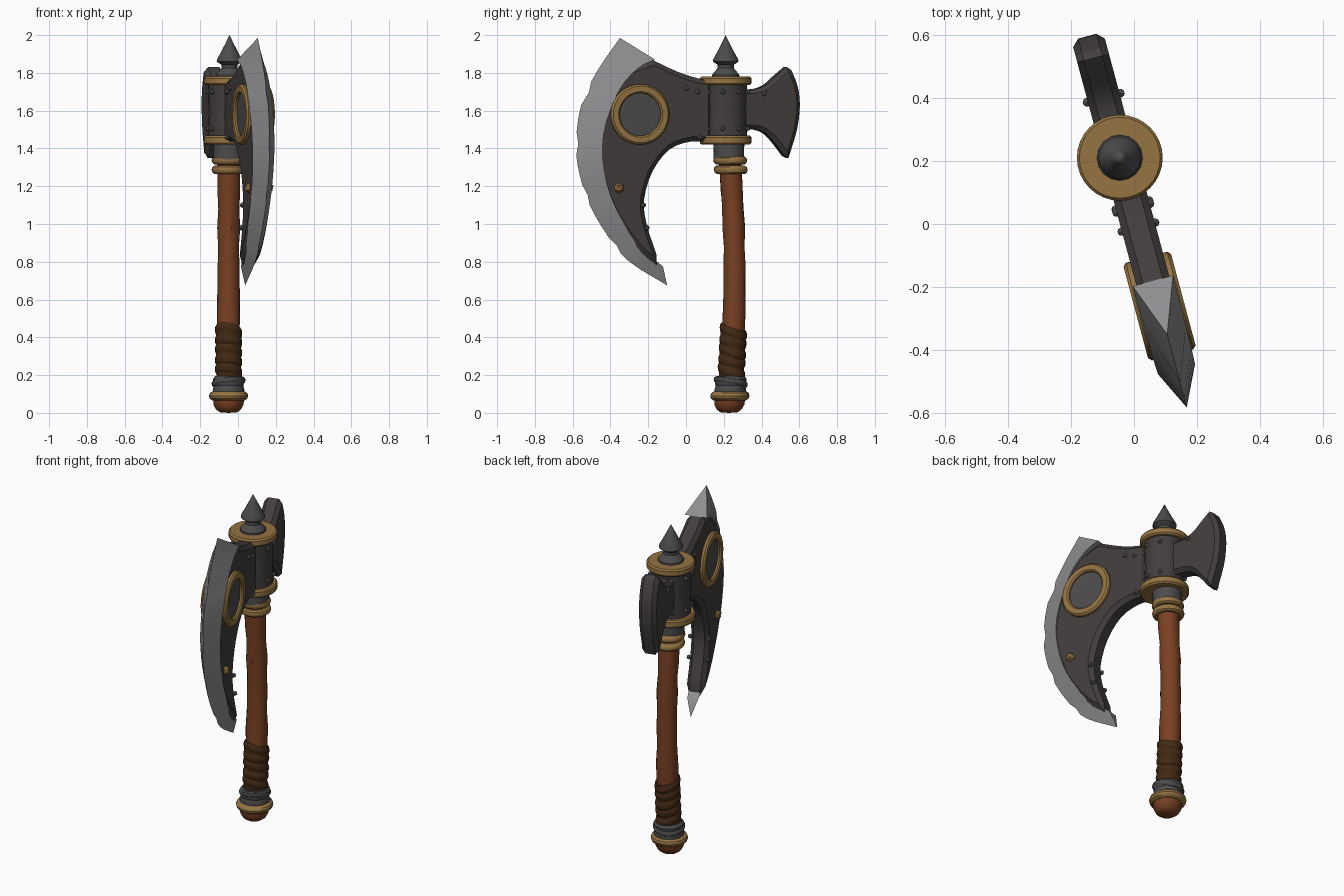
import bpy, bmesh, math, random
from mathutils import Vector

if "Cube" in bpy.data.objects:
    bpy.data.objects.remove(bpy.data.objects["Cube"])
random.seed(4)

A = math.radians(15)          # the head is turned 15 degrees about the shaft
CA, SA = math.cos(A), math.sin(A)
HX, HY = -0.045, 0.21         # head axis


def mat(name, r, g, b):
    m = bpy.data.materials.new(name)
    m.diffuse_color = (r, g, b, 1)
    m.use_nodes = True
    m.node_tree.nodes["Principled BSDF"].inputs["Base Color"].default_value = m.diffuse_color
    return m


IRON = mat("dark iron", 0.056, 0.048, 0.047)
GREY = mat("grey iron", 0.075, 0.072, 0.072)
STEEL = mat("blade steel", 0.27, 0.27, 0.28)
GOLD = mat("old gold", 0.30, 0.175, 0.055)
WOOD = mat("red wood", 0.19, 0.052, 0.016)
LEATHER = mat("brown leather", 0.055, 0.022, 0.007)
RIVET = mat("rivet grey", 0.12, 0.12, 0.125)


def P(t, y, z):
    """Point on the turned head plane: t is the sideways offset."""
    s = (y - HY) / CA
    return Vector((HX - s * SA + t * CA, y + t * SA, z))


def finish(name, bm, material, angle=35):
    bmesh.ops.remove_doubles(bm, verts=bm.verts, dist=1e-5)
    bmesh.ops.recalc_face_normals(bm, faces=bm.faces)
    me = bpy.data.meshes.new(name)
    bm.to_mesh(me)
    bm.free()
    me.materials.append(material)
    me.shade_smooth()
    me.set_sharp_from_angle(angle=math.radians(angle))
    ob = bpy.data.objects.new(name, me)
    bpy.context.collection.objects.link(ob)
    return ob


def lathe(name, material, profile, place, n=28, closed=False, jitter=0.0):
    bm = bmesh.new()
    rows = []
    for r, h in profile:
        rows.append([bm.verts.new(place(r * (1 + random.uniform(-jitter, jitter)),
                                        math.tau * i / n, h)) for i in range(n)])
    pairs = list(zip(rows, rows[1:])) + ([(rows[-1], rows[0])] if closed else [])
    for a, b in pairs:
        for i in range(n):
            j = (i + 1) % n
            bm.faces.new((a[i], a[j], b[j], b[i]))
    if not closed:
        for row, (r, h) in ((rows[0], profile[0]), (rows[-1], profile[-1])):
            if r > 0:
                bm.faces.new(row)
    return finish(name, bm, material)


def on_head(r, a, h):
    return Vector((HX + r * math.cos(a), HY + r * math.sin(a), h))


def on_shaft(r, a, h):        # the shaft bows gently toward +y
    cy = 0.233 + 0.024 * math.sin(math.pi * (h - 0.1) / 1.25)
    return Vector((-0.05 + r * math.cos(a), cy + r * math.sin(a), h))


def ring_profile(r, h, w, t):  # rounded band section
    return [(r - w + w * math.cos(k * math.tau / 10), h + t * math.sin(k * math.tau / 10))
            for k in range(10)]


def smooth(pts, n=3):
    """Catmull-Rom curve through the points."""
    v = [Vector(p) for p in pts]
    v = [2 * v[0] - v[1]] + v + [2 * v[-1] - v[-2]]
    out = []
    for a, b, c, d in zip(v, v[1:], v[2:], v[3:]):
        for k in range(n):
            t = k / n
            out.append(0.5 * (2 * b + (c - a) * t + (2 * a - 5 * b + 4 * c - d) * t * t
                              + (3 * b - a - 3 * c + d) * t ** 3))
    return out + [v[-2]]


def plate(name, material, pts, rim, full, inset):
    """Flat plate with chamfered faces from a (y, z) outline."""
    bm = bmesh.new()
    a = [bm.verts.new(P(rim, y, z)) for y, z in pts]
    b = [bm.verts.new(P(-rim, y, z)) for y, z in pts]
    caps = [bm.faces.new(a), bm.faces.new(b[::-1])]
    for i in range(len(a)):
        j = (i + 1) % len(a)
        bm.faces.new((a[i], b[i], b[j], a[j]))
    bmesh.ops.recalc_face_normals(bm, faces=bm.faces)
    bmesh.ops.inset_region(bm, faces=caps, thickness=inset, depth=full - rim,
                           use_even_offset=True)
    return finish(name, bm, material, 25)


# Steel cutting edge: wedge between the outer edge and the inner border
outer = smooth([(-0.35, 1.985), (-0.47, 1.81), (-0.555, 1.63), (-0.583, 1.42), (-0.563, 1.26),
                (-0.51, 1.10), (-0.41, 0.93), (-0.30, 0.80), (-0.10, 0.675)])
inner = smooth([(-0.18, 1.87), (-0.27, 1.825), (-0.375, 1.70), (-0.455, 1.47), (-0.45, 1.28),
                (-0.395, 1.10), (-0.30, 0.94), (-0.22, 0.85), (-0.13, 0.775)])
for k in (5, 9, 14, 19):      # nicks
    outer[k] = outer[k].lerp(inner[k], 0.1)
bm = bmesh.new()
rows = []
for i, (o, q) in enumerate(zip(outer, inner)):
    f = i / (len(outer) - 1)
    t = 0.066 - 0.034 * f * f
    rows.append([bm.verts.new(P(0, *o)), bm.verts.new(P(t, *q)), bm.verts.new(P(-t, *q))])
for a, b in zip(rows, rows[1:]):
    for k in range(3):
        bm.faces.new((a[k], a[(k + 1) % 3], b[(k + 1) % 3], b[k]))
bm.faces.new(rows[0])
bm.faces.new(rows[-1])
finish("cutting_edge", bm, STEEL)

# Dark blade body, tucked under the steel
back = smooth([(-0.165, 0.84), (-0.217, 1.0), (-0.23, 1.13), (-0.185, 1.28), (-0.095, 1.395),
               (0.02, 1.437), (0.13, 1.43)])
top = smooth([(0.13, 1.765), (0.06, 1.77), (-0.05, 1.805), (-0.185, 1.868)])
front = [q.lerp(o, 0.2) for q, o in list(zip(inner, outer))[3:-1]]
plate("blade_body", IRON, [tuple(p) for p in back + top + front], 0.032, 0.054, 0.025)

# Flared back poll
poll = smooth([(0.25, 1.71), (0.36, 1.715), (0.42, 1.74), (0.47, 1.785), (0.525, 1.832)]) \
    + smooth([(0.55, 1.815), (0.583, 1.73), (0.595, 1.63), (0.58, 1.50), (0.535, 1.35)]) \
    + smooth([(0.515, 1.36), (0.47, 1.42), (0.42, 1.475), (0.36, 1.50), (0.25, 1.50)])
plate("back_poll", IRON, [tuple(p) for p in poll], 0.03, 0.052, 0.022)

# Medallions on both faces of the blade
MY, MZ = -0.26, 1.58
for side, tag in ((1, "right"), (-1, "left")):
    def on_face(r, a, h, side=side):
        return P(side * h, MY + r * math.cos(a) * CA, MZ + r * math.sin(a))
    lathe("medallion_ring_" + tag, GOLD,
          [(0.113, 0.03), (0.113, 0.07), (0.121, 0.078), (0.15, 0.078), (0.16, 0.068), (0.16, 0.03)],
          on_face, 36, True)
    lathe("medallion_disc_" + tag, GREY, [(0.12, 0.03), (0.12, 0.06), (0, 0.063)], on_face, 36)

# Socket, its gold bands and the top spike
lathe("socket", IRON, [(0.114, 1.43), (0.112, 1.5), (0.109, 1.6), (0.112, 1.7), (0.114, 1.75)], on_head)
for nm, z0, z1, ri in (("socket_top_band", 1.735, 1.78, 0.05), ("socket_bottom_band", 1.42, 1.468, 0.07)):
    lathe(nm, GOLD, [(ri, z0), (0.128, z0), (0.136, z0 + 0.009), (0.136, z1 - 0.009),
                     (0.128, z1), (ri, z1)], on_head, 32, True)
lathe("spike", GREY, [(0.073, 1.77), (0.072, 1.79), (0.06, 1.805), (0.043, 1.825), (0.043, 1.843),
                      (0.068, 1.86), (0.066, 1.872), (0.045, 1.91), (0.022, 1.955), (0, 2.0)], on_head, 16)
lathe("collar", GREY, [(0.082, 1.34), (0.08, 1.38), (0.083, 1.44)],
      lambda r, a, h: on_head(r, a, h) + Vector((-0.005, 0.017, 0)))

# Wooden shaft, slightly gnarled
lathe("shaft", WOOD, [(0.058, 0.15), (0.06, 0.42), (0.062, 0.55), (0.057, 0.66), (0.058, 0.78),
                      (0.055, 0.88), (0.06, 0.98), (0.056, 1.08), (0.06, 1.17), (0.061, 1.36)],
      on_shaft, 14, jitter=0.04)
for k, z in enumerate((1.337, 1.287)):
    lathe("shaft_ring_%d" % (k + 1), GOLD, ring_profile(0.09, z, 0.022, 0.023), on_shaft, 28, True)

# Leather grip with slanted straps
lathe("grip", LEATHER, [(0.063, 0.17), (0.066, 0.25), (0.067, 0.35), (0.069, 0.44)],
      lambda r, a, h: on_shaft(r, a, h - 0.012 * math.sin(a)), 20, jitter=0.02)
for k in range(5):
    lean = 0.2 if k % 2 else 0.35
    lathe("grip_strap_%d" % (k + 1), LEATHER, ring_profile(0.0725, 0.222 + 0.052 * k, 0.012, 0.027),
          lambda r, a, h, q=lean: on_shaft(r, a, h) - Vector((0, 0, q * r * math.sin(a + 0.4))),
          20, True)

# Pommel: iron ferrule, gold ring and wooden knob
lathe("ferrule", GREY, [(0.078, 0.09), (0.084, 0.12), (0.078, 0.145), (0.083, 0.155), (0.083, 0.18),
                        (0.07, 0.195)], on_shaft)
lathe("ferrule_strap", GREY, ring_profile(0.09, 0.163, 0.014, 0.017),
      lambda r, a, h: on_shaft(r, a, h) + Vector((0, 0, 0.2 * r * math.cos(a + 1))), 24, True)
lathe("pommel_ring", GOLD, ring_profile(0.104, 0.09, 0.026, 0.025), on_shaft, 28, True)
lathe("pommel_knob", WOOD, [(0, 0), (0.045, 0.003), (0.066, 0.018), (0.08, 0.045), (0.082, 0.09)],
      on_shaft, 16)


def studs(name, material, places, size):
    bm = bmesh.new()
    for p in places:
        new = bmesh.ops.create_icosphere(bm, subdivisions=1, radius=size)["verts"]
        bmesh.ops.translate(bm, verts=new, vec=p)
    return finish(name, bm, material)


# Rivets on blade, poll and around the socket
flat = [(-0.01, 1.72), (0.06, 1.46), (0.05, 1.70), (-0.22, 0.98), (-0.24, 1.10), (0.40, 1.69)]
studs("blade_rivets", RIVET, [P(s * 0.055, y, z) for y, z in flat for s in (1, -1)], 0.015)
studs("socket_rivets", RIVET, [on_head(0.114, A + math.tau * (k + 0.5) / 8, z)
                               for k in range(8) for z in (1.505, 1.70)], 0.015)
studs("gold_studs", GOLD, [P(s * 0.052, -0.37, 1.19) for s in (1, -1)], 0.03)
